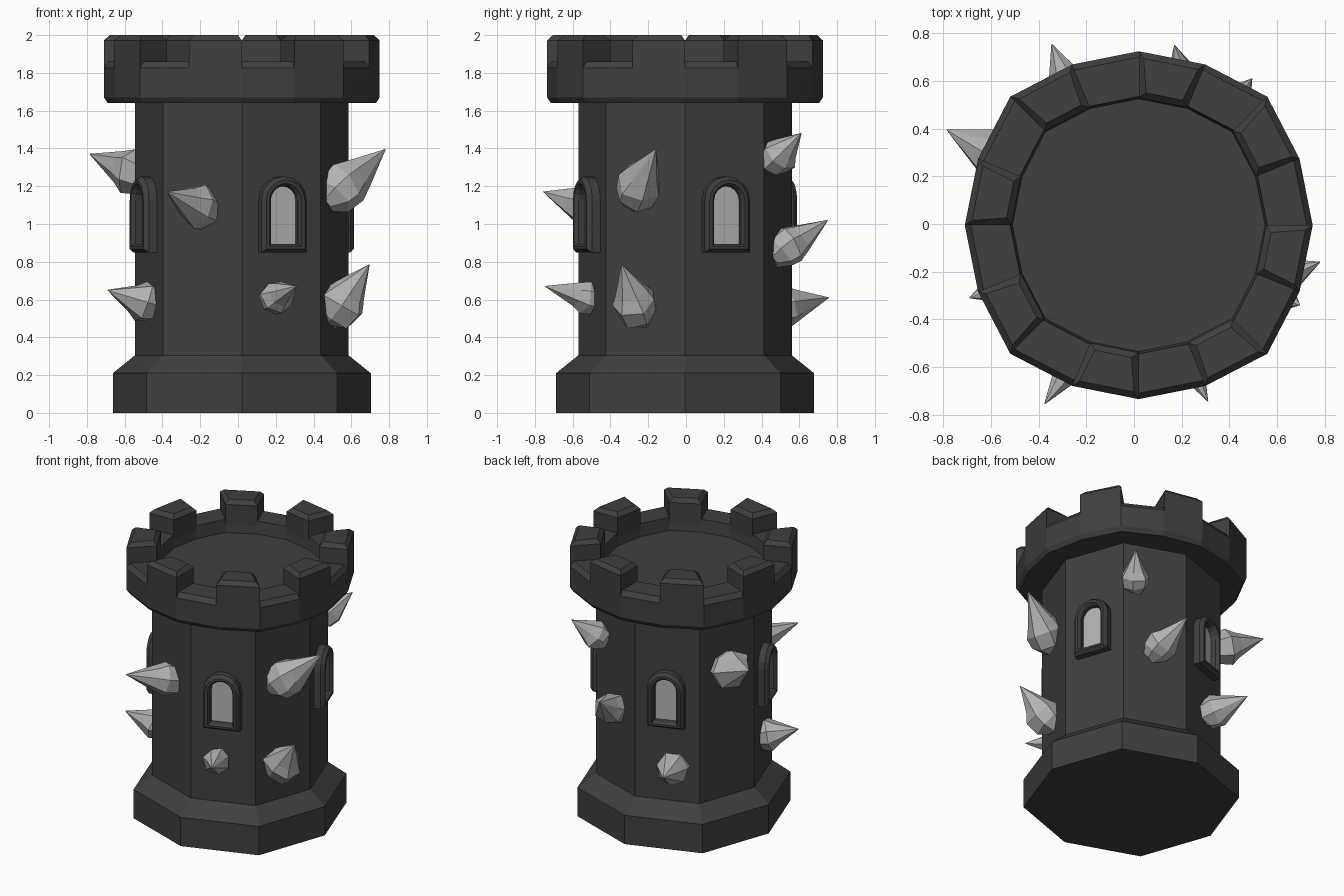
import bpy, bmesh, math, random
from mathutils import Vector, Matrix

if "Cube" in bpy.data.objects:
    bpy.data.objects.remove(bpy.data.objects["Cube"])

random.seed(4)
CENTRE = Vector((0.02, -0.005, 0))


def material(name, v):
    m = bpy.data.materials.new(name)
    m.diffuse_color = (v, v, v, 1)
    m.use_nodes = True
    m.node_tree.nodes["Principled BSDF"].inputs["Base Color"].default_value = m.diffuse_color
    return m


DARK = material("dark_stone", 0.05)
LIGHT = material("pale_crystal", 0.45)


def loft(name, loops, mat):
    """Skin a stack of equal loops, cap both ends."""
    bm = bmesh.new()
    rings = [[bm.verts.new(p) for p in loop] for loop in loops]
    n = len(rings[0])
    for a, b in zip(rings, rings[1:]):
        for i in range(n):
            j = (i + 1) % n
            bm.faces.new((a[i], a[j], b[j], b[i]))
    bm.faces.new(rings[0][::-1])
    bm.faces.new(rings[-1])
    bmesh.ops.remove_doubles(bm, verts=bm.verts, dist=1e-5)
    bmesh.ops.recalc_face_normals(bm, faces=bm.faces)
    me = bpy.data.meshes.new(name)
    bm.to_mesh(me)
    bm.free()
    me.materials.append(mat)
    ob = bpy.data.objects.new(name, me)
    bpy.context.collection.objects.link(ob)
    return ob


def polar(k, r, z):
    """Point on the 16-step plan; the diagonal corners sit a little further out."""
    a = k * math.pi / 8
    r *= 1.045 if k % 4 == 2 else 1
    return CENTRE + Vector((r * math.cos(a), r * math.sin(a), z))


def ring(r, z, step):
    return [polar(k, r, z) for k in range(0, 16, step)]


# Eight-sided shaft with flared foot
loft("tower_shaft", [ring(r, z, 2) for r, z in
     [(0.683, 0), (0.683, 0.21), (0.565, 0.305), (0.565, 1.65)]], DARK)

# Sixteen-sided parapet with sunken floor
loft("parapet", [ring(r, z, 1) for r, z in
     [(0.71, 1.64), (0.73, 1.67), (0.73, 1.825), (0.705, 1.86),
      (0.54, 1.86), (0.53, 1.77)]], DARK)

# Merlons on every other side, chamfered at the top
for i in range(8):
    def corners(z, inset=0.0):
        k = 2 * i
        p = [polar(k - 1, 0.73, z), polar(k, 0.73, z),
             polar(k, 0.535, z), polar(k - 1, 0.535, z)]
        t = (p[1] - p[0]).normalized()
        r = ((p[0] + p[1]) - (p[2] + p[3])).normalized()
        return [p[0] + (t - r) * inset, p[1] - (t + r) * inset,
                p[2] + (r - t) * inset, p[3] + (r + t) * inset]
    loft(f"merlon_{i + 1}", [corners(1.825), corners(1.972), corners(2.0, 0.026)], DARK)


# Arched windows
def arch(hw, bottom, depth, spring=1.125, n=8):
    pts = [(-hw, bottom), (hw, bottom)]
    pts += [(hw * math.cos(math.pi * i / n), spring + hw * math.sin(math.pi * i / n))
            for i in range(n + 1)]
    return [Vector((x, -depth, z)) for x, z in pts]


for i in range(4):
    a, b = polar(12, 0.565, 0), polar(14, 0.565, 0)
    mid, edge = (a + b) / 2 - CENTRE, b - a
    place = (Matrix.Translation(CENTRE) @ Matrix.Rotation(i * math.pi / 2, 4, 'Z')
             @ Matrix.Translation(mid) @ Matrix.Rotation(math.atan2(edge.y, edge.x), 4, 'Z'))
    frame = loft(f"window_frame_{i + 1}", [
        arch(0.127, 0.85, -0.01), arch(0.127, 0.85, 0.045), arch(0.108, 0.868, 0.07),
        arch(0.09, 0.882, 0.07), arch(0.076, 0.895, 0.05), arch(0.076, 0.895, 0.005)], DARK)
    pane = loft(f"window_pane_{i + 1}", [arch(0.078, 0.893, -0.005),
                                        arch(0.078, 0.893, 0.015)], LIGHT)
    frame.matrix_world = pane.matrix_world = place

# Crystal spikes: root, tip, girth
SPIKES = [
    ((-0.18, -0.47, 1.085), (-0.375, -0.755, 1.17), 0.115),
    ((0.18, -0.48, 0.605), (0.31, -0.745, 0.67), 0.09),
    ((-0.46, -0.22, 0.58), (-0.69, -0.31, 0.65), 0.105),
    ((-0.50, 0.25, 1.26), (-0.785, 0.395, 1.37), 0.13),
    ((0.51, -0.26, 1.16), (0.78, -0.16, 1.395), 0.125),
    ((0.51, -0.25, 0.54), (0.695, -0.34, 0.785), 0.125),
    ((0.37, 0.46, 1.33), (0.495, 0.61, 1.48), 0.095),
    ((0.23, 0.51, 0.85), (0.17, 0.75, 1.02), 0.11),
    ((-0.24, 0.48, 0.55), (-0.345, 0.755, 0.61), 0.11),
]
for i, (root, tip, girth) in enumerate(SPIKES):
    root, tip = Vector(root), Vector(tip)
    axis = tip - root
    rot = axis.to_track_quat('Z', 'Y')
    turn = random.random()
    wobble = [random.uniform(0.88, 1.1) for _ in range(7)]
    loops = []
    for t, s in [(-0.22, 0.45), (-0.02, 0.9), (0.22, 1.0), (0.42, 0.74), (1, 0)]:
        loop = []
        for k in range(7):
            a = turn + k * math.tau / 7
            r = girth * s * wobble[k] * random.uniform(0.93, 1.05)
            h = (random.uniform(-0.04, 0.04) if s else 0) * axis.length
            loop.append(root + axis * t + rot @ Vector((r * math.cos(a), r * math.sin(a), h)))
        loops.append(loop)
    # close the tip to one point
    loops[-1] = [tip + rot @ Vector((0.002 * math.cos(k * math.tau / 7),
                                     0.002 * math.sin(k * math.tau / 7), 0)) for k in range(7)]
    loft(f"crystal_spike_{i + 1}", loops, LIGHT)
